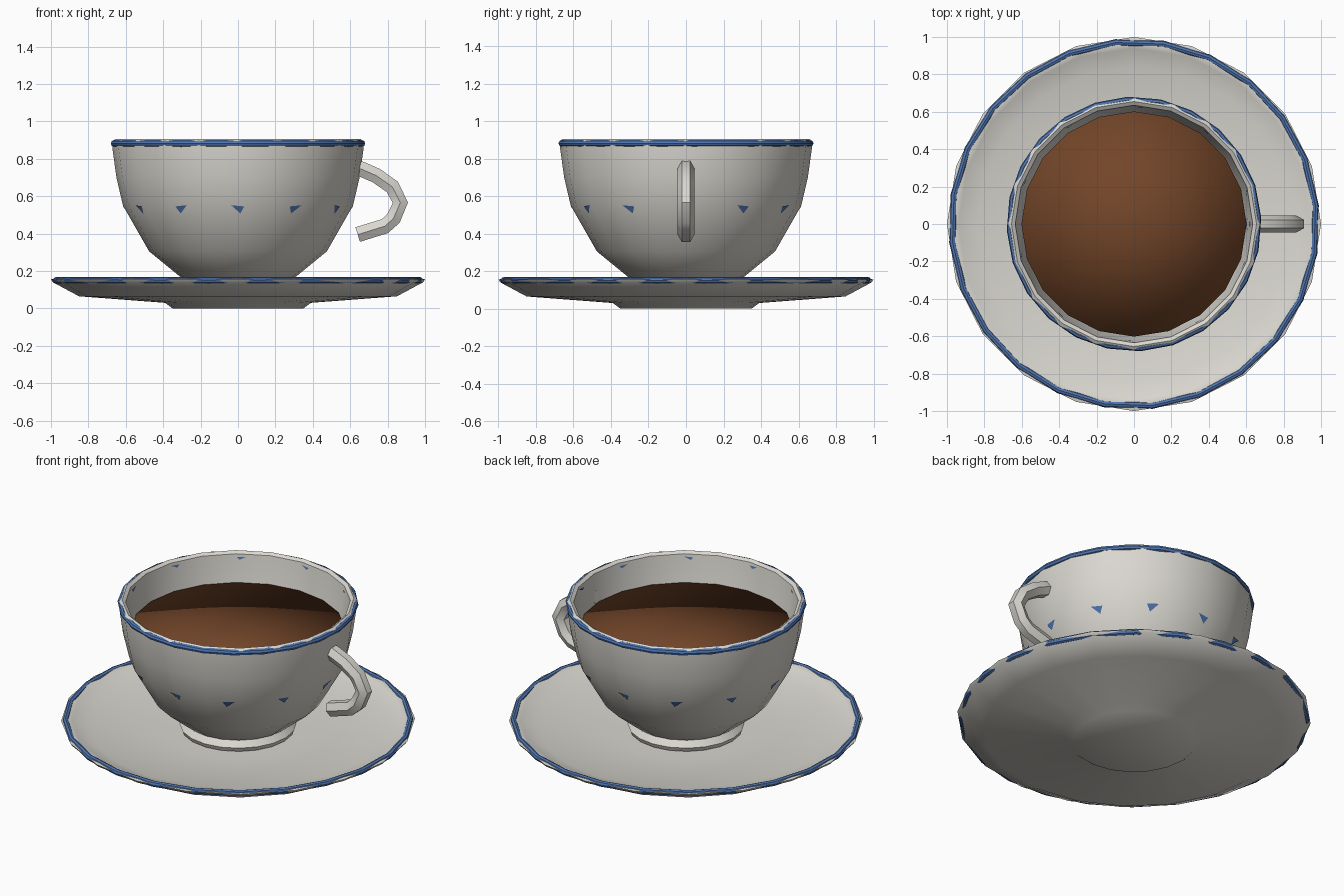
import bpy, bmesh, math

if "Cube" in bpy.data.objects:
    bpy.data.objects.remove(bpy.data.objects["Cube"], do_unlink=True)

SEG = 20


def material(name, rgb):
    m = bpy.data.materials.new(name)
    m.use_nodes = True
    m.diffuse_color = (*rgb, 1)
    bsdf = next(n for n in m.node_tree.nodes if n.type == 'BSDF_PRINCIPLED')
    bsdf.inputs["Base Color"].default_value = (*rgb, 1)
    bsdf.inputs["Roughness"].default_value = 0.6
    return m


porcelain = material("porcelain", (0.70, 0.68, 0.63))
blue = material("blue_glaze", (0.08, 0.18, 0.44))
coffee_brown = material("coffee_brown", (0.17, 0.06, 0.022))


def finish(name, bm, mat, angle=40):
    mesh = bpy.data.meshes.new(name)
    bm.to_mesh(mesh)
    bm.free()
    mesh.materials.append(mat)
    ob = bpy.data.objects.new(name, mesh)
    bpy.context.collection.objects.link(ob)
    bpy.ops.object.select_all(action='DESELECT')
    ob.select_set(True)
    bpy.context.view_layer.objects.active = ob
    bpy.ops.object.shade_smooth_by_angle(angle=math.radians(angle))
    return ob


def loft(name, rings, mat, closed=False, caps=False, angle=40):
    """Skin a list of equally long closed rings."""
    bm = bmesh.new()
    loops = [[bm.verts.new(p) for p in ring] for ring in rings]
    pairs = list(zip(loops, loops[1:]))
    if closed:
        pairs.append((loops[-1], loops[0]))
    n = len(loops[0])
    for a, b in pairs:
        for i in range(n):
            j = (i + 1) % n
            bm.faces.new((a[i], a[j], b[j], b[i]))
    if caps:
        bm.faces.new(loops[0])
        bm.faces.new(loops[-1])
    bmesh.ops.remove_doubles(bm, verts=bm.verts, dist=0.0005)
    bmesh.ops.recalc_face_normals(bm, faces=bm.faces)
    return finish(name, bm, mat, angle)


def lathe(name, profile, mat, seg=SEG, phase=0.0, **kw):
    """Turn (radius, height) points around the z axis."""
    angles = [phase + math.tau * i / seg for i in range(seg)]
    rings = [[(r * math.cos(a), r * math.sin(a), z) for a in angles] for r, z in profile]
    return loft(name, rings, mat, **kw)


def band(name, radius, z, thick, seg, phase):
    profile = [(radius + thick * math.cos(math.tau * i / 8),
                z + thick * math.sin(math.tau * i / 8)) for i in range(8)]
    return lathe(name, profile, blue, seg, phase, closed=True)


# Saucer with a low foot and a raised lip
lathe("saucer", [(0, 0), (0.35, 0), (0.39, 0.03), (0.85, 0.065), (0.99, 0.14),
                 (1.0, 0.155), (0.97, 0.163), (0.94, 0.15), (0.84, 0.115),
                 (0.4, 0.1), (0, 0.1)], porcelain)
band("saucer_rim_band", 0.975, 0.151, 0.018, 24, 0.1)

# Cup: foot ring, outer wall, lip, inner wall
outer_wall = [(0.31, 0.17), (0.475, 0.305), (0.615, 0.55), (0.65, 0.70), (0.672, 0.86)]
inner_wall = [(0.635, 0.893), (0.61, 0.72), (0.57, 0.55), (0.43, 0.32)]
lathe("cup", [(0, 0.11), (0.32, 0.105), (0.33, 0.13), (0.295, 0.165)] + outer_wall
      + [(0.672, 0.895), (0.655, 0.906)] + inner_wall + [(0, 0.25)], porcelain)
band("cup_rim_band", 0.663, 0.882, 0.018, 24, 0.05)

# Coffee
lathe("coffee", [(0, 0.73), (0.602, 0.73), (0.57, 0.62), (0, 0.62)], coffee_brown, angle=180)

# Handle: a six-sided tube along a bent path
path = [(0.61, 0.755), (0.66, 0.745), (0.74, 0.71), (0.825, 0.65), (0.868, 0.565),
        (0.83, 0.48), (0.785, 0.44), (0.64, 0.395)]
rings = []
for k, (x, z) in enumerate(path):
    x0, z0 = path[max(k - 1, 0)]
    x1, z1 = path[min(k + 1, len(path) - 1)]
    length = math.hypot(x1 - x0, z1 - z0)
    nx, nz = -(z1 - z0) / length, (x1 - x0) / length
    ring = []
    for i in range(6):
        a = math.tau * (i + 0.5) / 6
        u, v = 0.047 * math.cos(a), 0.045 * math.sin(a)
        ring.append((x + nx * u, v, z + nz * u))
    rings.append(ring)
loft("handle", rings, porcelain, caps=True)


def wall_point(wall, a, z, lift):
    """Point on a faceted turned wall, lifted along the radius."""
    wall = sorted(wall, key=lambda p: p[1])
    for (r0, z0), (r1, z1) in zip(wall, wall[1:]):
        if z0 <= z <= z1:
            r = r0 + (r1 - r0) * (z - z0) / (z1 - z0)
    half = math.pi / SEG
    r = r * math.cos(half) / math.cos(a % (2 * half) - half) + lift
    return (r * math.cos(a), r * math.sin(a), z)


def flecks(name, wall, z, count, phase, w, h, lift):
    bm = bmesh.new()
    for i in range(count):
        a = phase + math.tau * i / count
        side = 1 if i % 2 else -1
        corners = [(-w, h), (w * 0.9, h * 0.7), (w * 0.35, -h)]
        vs = [bm.verts.new(wall_point(wall, a + side * da, z + dz, lift)) for da, dz in corners]
        # Wind each triangle away from the wall
        face = bm.faces.new(vs)
        face.normal_update()
        c = face.calc_center_median()
        if (face.normal.x * c.x + face.normal.y * c.y) * lift < 0:
            face.normal_flip()
    return finish(name, bm, blue)


# Painted flecks around the outside and just inside the lip
flecks("outer_flecks", outer_wall, 0.53, 12, 0, 0.06, 0.022, 0.006)
flecks("inner_flecks", inner_wall, 0.87, 10, 0.27, 0.045, 0.009, -0.004)
